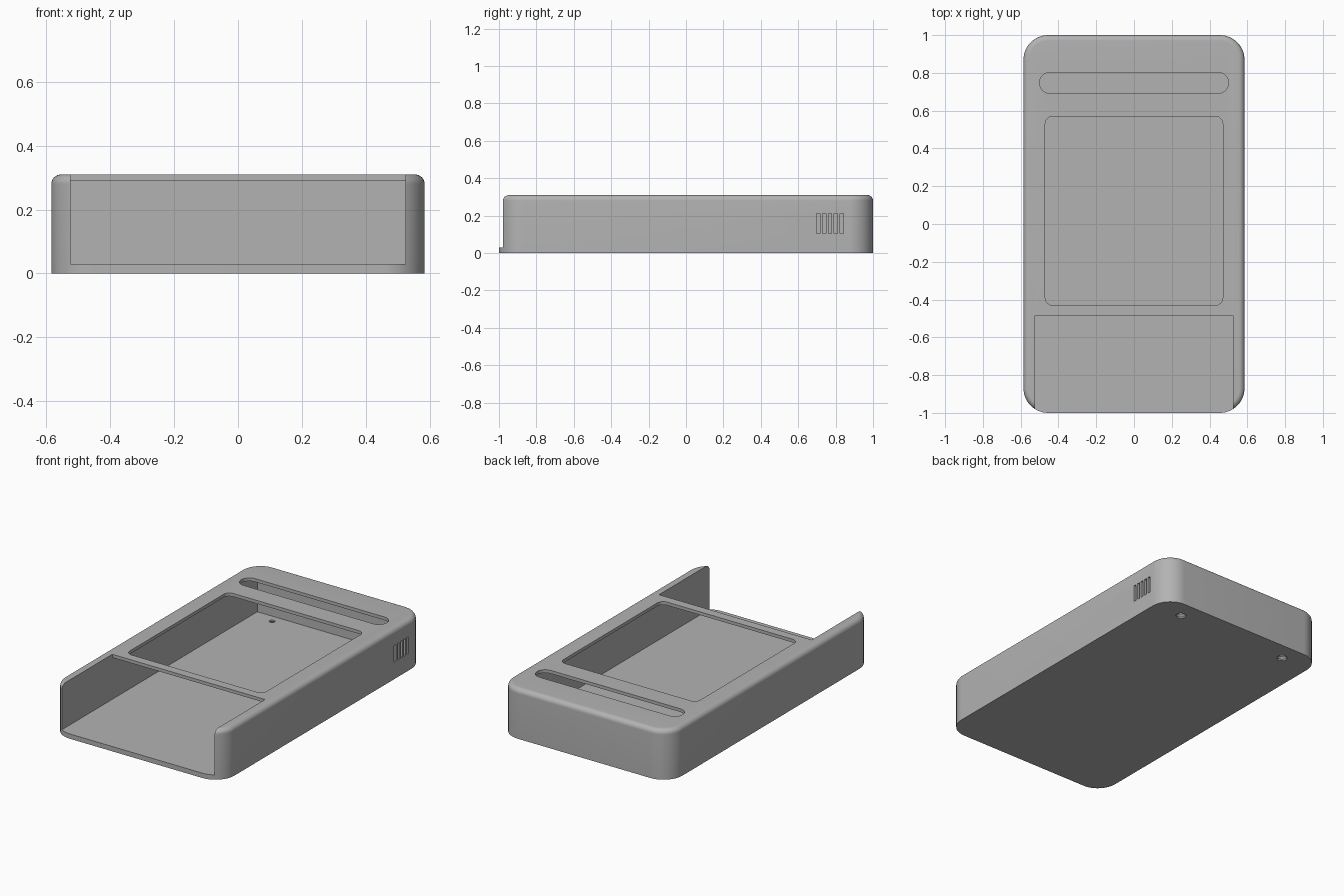
import bpy
import bmesh
import math

if "Cube" in bpy.data.objects:
    bpy.data.objects.remove(bpy.data.objects["Cube"])

HALF_W, HEIGHT, CORNER = 0.585, 0.31, 0.13
FLOOR, ROOF, EDGE = 0.03, 0.29, 0.03

grey = bpy.data.materials.new("plain grey")
grey.use_nodes = True
colour = (0.45, 0.45, 0.45, 1)
grey.diffuse_color = colour
grey.node_tree.nodes["Principled BSDF"].inputs["Base Color"].default_value = colour


def rounded(hx, hy, r, cx=0, cy=0, steps=12):
    """Rounded rectangle outline, counter-clockwise."""
    points = []
    for q, (sx, sy) in enumerate([(1, 1), (-1, 1), (-1, -1), (1, -1)]):
        for i in range(steps + 1):
            a = math.pi / 2 * (q + i / steps)
            points.append((cx + sx * (hx - r) + r * math.cos(a),
                           cy + sy * (hy - r) + r * math.sin(a)))
    return points


def loft(name, rings):
    """Closed solid through a stack of matching 3D rings."""
    bm = bmesh.new()
    loops = [[bm.verts.new(p) for p in ring] for ring in rings]
    for low, high in zip(loops, loops[1:]):
        for i in range(len(low)):
            j = (i + 1) % len(low)
            bm.faces.new((low[i], low[j], high[j], high[i]))
    bm.faces.new(loops[0][::-1])
    bm.faces.new(loops[-1])
    bmesh.ops.remove_doubles(bm, verts=bm.verts, dist=1e-5)
    bmesh.ops.recalc_face_normals(bm, faces=bm.faces)
    mesh = bpy.data.meshes.new(name)
    bm.to_mesh(mesh)
    bm.free()
    mesh.materials.append(grey)
    obj = bpy.data.objects.new(name, mesh)
    bpy.context.collection.objects.link(obj)
    return obj


def at_z(outline, z):
    return [(x, y, z) for x, y in outline]


# Outer case with rounded corners and a filleted top rim
rings = [at_z(rounded(HALF_W, 1, CORNER), 0)]
for i in range(9):
    a = math.pi / 2 * i / 8
    inset = EDGE * (1 - math.cos(a))
    rings.append(at_z(rounded(HALF_W - inset, 1 - inset, CORNER - inset),
                      HEIGHT - EDGE + EDGE * math.sin(a)))
case = loft("case", rings)

cutters = []

# Hollow interior, open at the front
profile = [(-1.1, FLOOR), (0.94, FLOOR), (0.94, ROOF),
           (-0.485, ROOF), (-0.485, 0.4), (-1.1, 0.4)]
cutters.append(loft("interior_cutter",
                    [[(x, y, z) for y, z in profile] for x in (-0.525, 0.525)]))

# Screen window and long slot through the roof
for name, outline in (("window_cutter", rounded(0.47, 0.5, 0.04, 0, 0.07)),
                      ("slot_cutter", rounded(0.5, 0.055, 0.0549, 0, 0.747))):
    cutters.append(loft(name, [at_z(outline, 0.2), at_z(outline, 0.4)]))

# Vent slits through the left wall
for i in range(5):
    y = 0.708 + i * 0.031
    slit = [(y - 0.009, 0.105), (y + 0.009, 0.105), (y + 0.009, 0.21), (y - 0.009, 0.21)]
    cutters.append(loft("vent_cutter", [[(x, b, c) for b, c in slit] for x in (0.45, 0.7)]))

# Countersunk screw holes through the floor
for x in (-0.385, 0.385):
    cutters.append(loft("screw_cutter", [at_z(rounded(r, r, r * 0.999, x, 0.885, 6), z)
                                         for r, z in ((0.03, -0.02), (0.03, 0.008),
                                                      (0.017, 0.02), (0.017, 0.1))]))

bpy.context.view_layer.objects.active = case
for cutter in cutters:
    cutter.hide_render = True
    cut = case.modifiers.new(cutter.name, 'BOOLEAN')
    cut.operation = 'DIFFERENCE'
    cut.solver = 'EXACT'
    cut.object = cutter
    bpy.ops.object.modifier_apply(modifier=cut.name)
for cutter in cutters:
    bpy.data.objects.remove(cutter)

bpy.ops.object.select_all(action='DESELECT')
case.select_set(True)
bpy.ops.object.shade_smooth_by_angle(angle=math.radians(30))
